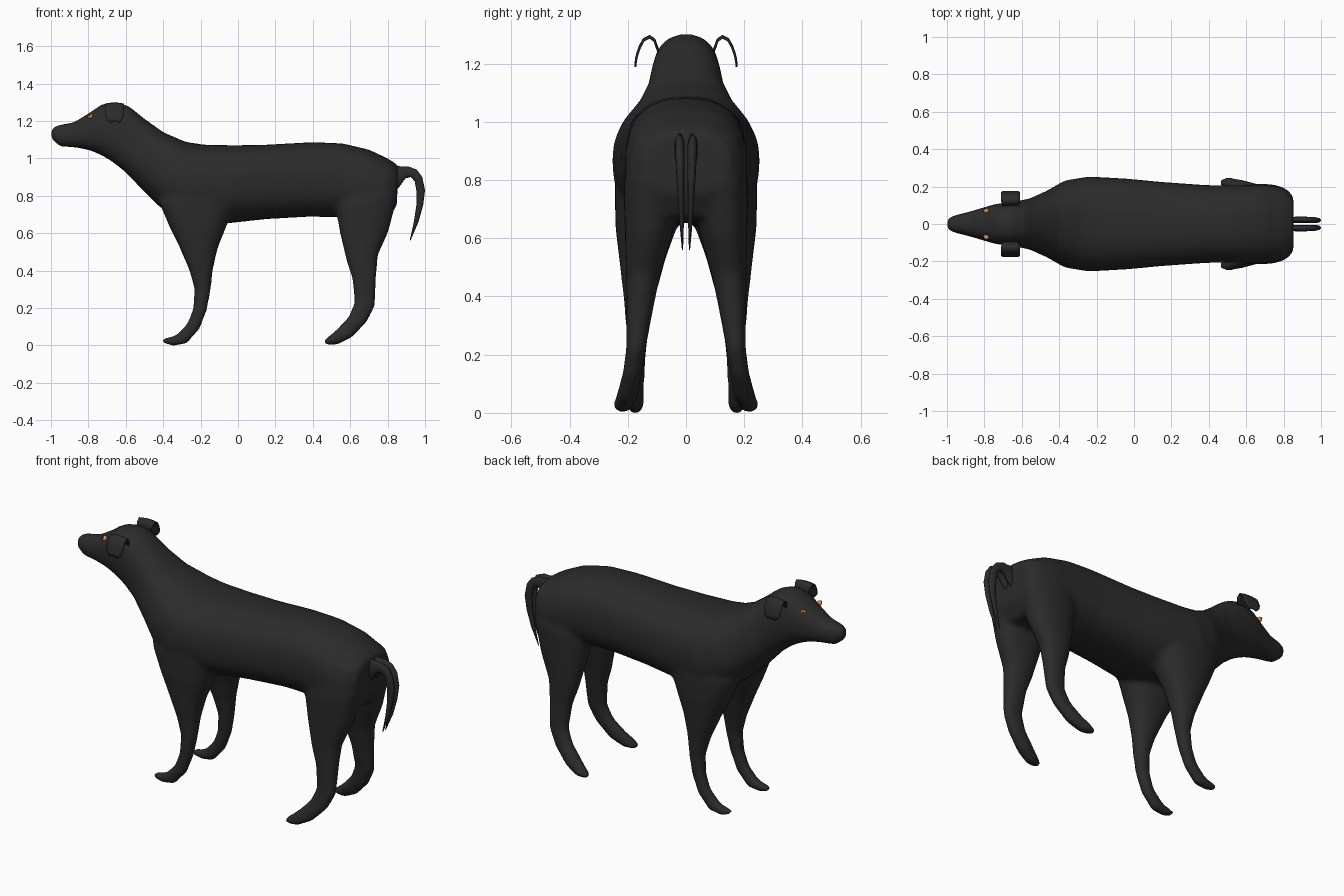
import bpy, bmesh, math
from mathutils import Vector


def material(name, col):
    m = bpy.data.materials.new(name)
    m.diffuse_color = (*col, 1)
    return m


COAT = material("black_coat", (0.024, 0.024, 0.024))
AMBER = material("amber", (0.75, 0.3, 0.08))
PUPIL = material("pupil", (0.004, 0.004, 0.004))


def loft(bm, rings, side=1, n=24, power=2.3):
    """Rings: (x, z) edge point, opposite (x, z) edge point, y min, y max."""
    loops = []
    for (ax, az), (bx, bz), y0, y1 in rings:
        a, b = Vector((ax, 0, az)), Vector((bx, 0, bz))
        mid, half = (a + b) / 2, (a - b) / 2
        loop = []
        for i in range(n):
            t = 2 * math.pi * i / n
            c, s = math.cos(t), math.sin(t)
            u = math.copysign(abs(c) ** (2 / power), c)
            v = math.copysign(abs(s) ** (2 / power), s)
            p = mid + half * u
            p.y = side * ((y0 + y1) / 2 + v * (y1 - y0) / 2)
            loop.append(bm.verts.new(p))
        loops.append(loop)
    faces = [bm.faces.new(loops[0]), bm.faces.new(loops[-1][::-1])]
    for p, q in zip(loops, loops[1:]):
        for i in range(n):
            j = (i + 1) % n
            faces.append(bm.faces.new((p[i], q[i], q[j], p[j])))
    bmesh.ops.recalc_face_normals(bm, faces=faces)


def make(name, bm, mat):
    me = bpy.data.meshes.new(name)
    bm.to_mesh(me)
    bm.free()
    me.materials.append(mat)
    for p in me.polygons:
        p.use_smooth = True
    ob = bpy.data.objects.new(name, me)
    bpy.context.collection.objects.link(ob)
    return ob


# Head, neck and trunk: top point, bottom point, half width
trunk = [
    ((-1.0, 1.16), (-.998, 1.10), .03), ((-.965, 1.178), (-.95, 1.063), .047),
    ((-.88, 1.192), (-.87, 1.058), .068), ((-.80, 1.24), (-.80, 1.045), .09),
    ((-.73, 1.288), (-.76, 1.03), .106), ((-.65, 1.303), (-.715, 1.008), .115),
    ((-.58, 1.277), (-.67, .98), .123), ((-.50, 1.212), (-.60, .925), .137),
    ((-.40, 1.14), (-.51, .83), .18), ((-.28, 1.088), (-.43, .75), .235),
    ((-.18, 1.073), (-.30, .655), .254), ((-.02, 1.07), (-.06, .652), .243),
    ((.15, 1.073), (.15, .675), .225), ((.40, 1.087), (.38, .688), .208),
    ((.56, 1.08), (.55, .685), .207), ((.70, 1.047), (.70, .66), .211),
    ((.80, 1.0), (.80, .67), .195), ((.855, .965), (.85, .75), .15)]

# Legs: front edge, rear edge, inner y, outer y
front_leg = [
    ((-.34, .95), (-.02, .95), .05, .215), ((-.425, .77), (0, .79), .03, .245),
    ((-.37, .64), (-.06, .64), .03, .243), ((-.32, .54), (-.108, .52), .07, .23),
    ((-.26, .40), (-.135, .40), .105, .215), ((-.233, .30), (-.145, .30), .125, .207),
    ((-.24, .20), (-.165, .19), .138, .205), ((-.27, .12), (-.205, .085), .143, .203),
    ((-.33, .057), (-.275, .008), .143, .203), ((-.375, .042), (-.345, -.003), .145, .203),
    ((-.405, .038), (-.402, .01), .155, .193)]
hind_leg = [
    ((.55, .95), (.84, .95), .03, .19), ((.52, .74), (.855, .80), .015, .215),
    ((.545, .60), (.805, .61), .05, .21), ((.58, .45), (.748, .48), .09, .206),
    ((.61, .36), (.74, .38), .11, .205), ((.623, .23), (.733, .21), .138, .206),
    ((.59, .152), (.69, .125), .15, .217), ((.53, .088), (.61, .042), .163, .237),
    ((.49, .053), (.53, .002), .18, .25), ((.455, .03), (.46, .0), .2, .245)]

bm = bmesh.new()
loft(bm, [(a, b, -w, w) for a, b, w in trunk], n=32, power=2.4)
for side in (1, -1):
    loft(bm, front_leg, side)
    loft(bm, hind_leg, side)
body = make("body_with_legs", bm, COAT)

# Fuse trunk and legs into one soft skin
fuse = body.modifiers.new("fuse", 'REMESH')
fuse.mode = 'VOXEL'
fuse.voxel_size = .013
fuse.use_smooth_shade = True
soft = body.modifiers.new("soften", 'SMOOTH')
soft.factor = .5
soft.iterations = 10

# Tail: two curved lobes with a groove between
tail = [
    ((.80, .975), (.82, .80), .004, .03), ((.87, .957), (.865, .85), .005, .04),
    ((.91, .957), (.895, .893), .006, .04), ((.955, .94), (.925, .90), .006, .038),
    ((.985, .90), (.945, .875), .006, .037), ((1.0, .83), (.955, .82), .006, .034),
    ((.99, .75), (.953, .745), .006, .029), ((.965, .66), (.94, .66), .007, .023),
    ((.922, .56), (.918, .56), .01, .014)]
for side, label in ((1, "left"), (-1, "right")):
    bm = bmesh.new()
    loft(bm, tail, side, n=12, power=2)
    make("tail_lobe_" + label, bm, COAT)

    # Folded ear: a strip bent outward and down, rounded at the tip
    path = [(.095, 1.245, .04), (.108, 1.283, .048), (.125, 1.295, .05), (.145, 1.285, .051),
            (.158, 1.262, .051), (.167, 1.237, .05), (.172, 1.215, .043), (.174, 1.195, .024)]
    bm = bmesh.new()
    rows = [[bm.verts.new((-.66 + w * k / 3, side * y, z - .006 * (k / 3) ** 2))
             for k in range(-3, 4)] for y, z, w in path]
    for p, q in zip(rows, rows[1:]):
        for i in range(6):
            bm.faces.new((p[i], p[i + 1], q[i + 1], q[i]))
    bmesh.ops.recalc_face_normals(bm, faces=bm.faces)
    ear = make("ear_" + label, bm, COAT)
    thick = ear.modifiers.new("thickness", 'SOLIDIFY')
    thick.thickness = .007
    thick.offset = 0

    # Eye and pupil
    for name, loc, r, mat in (("eye_", (-.79, .071, 1.226), .014, AMBER),
                              ("pupil_", (-.794, .079, 1.230), .007, PUPIL)):
        bm = bmesh.new()
        bmesh.ops.create_uvsphere(bm, u_segments=16, v_segments=10, radius=r)
        ob = make(name + label, bm, mat)
        ob.location = (loc[0], side * loc[1], loc[2])
